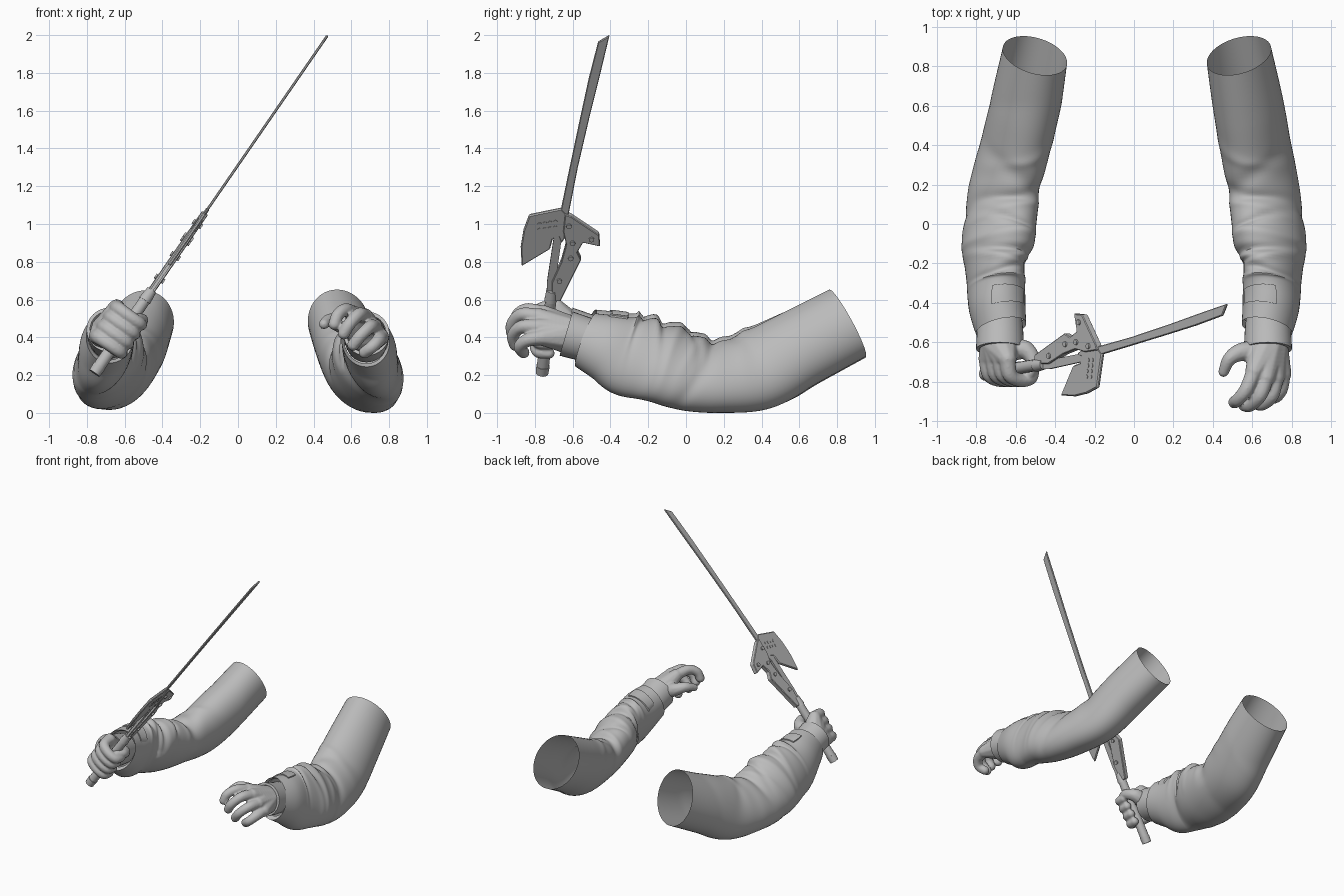
import bpy, bmesh, math
from mathutils import Vector

cube = bpy.data.objects.get("Cube")
if cube:
    bpy.data.objects.remove(cube)

grey = bpy.data.materials.new("plain_grey")
grey.use_nodes = True
grey.diffuse_color = (0.5, 0.5, 0.5, 1)
grey.node_tree.nodes["Principled BSDF"].inputs["Base Color"].default_value = (0.5, 0.5, 0.5, 1)


def finish(name, bm, angle=None, recalc=True):
    """Turn a bmesh into a named object, smooth if an angle is given."""
    if recalc:
        bmesh.ops.recalc_face_normals(bm, faces=bm.faces)
    mesh = bpy.data.meshes.new(name)
    bm.to_mesh(mesh)
    bm.free()
    mesh.materials.append(grey)
    obj = bpy.data.objects.new(name, mesh)
    bpy.context.collection.objects.link(obj)
    if angle:
        bpy.ops.object.select_all(action='DESELECT')
        obj.select_set(True)
        bpy.context.view_layer.objects.active = obj
        bpy.ops.object.shade_smooth_by_angle(angle=math.radians(angle))
    return obj


def spline(keys, t):
    """Catmull-Rom through tuples of any length, t from 0 to 1."""
    f = t * (len(keys) - 1)
    i = min(int(f), len(keys) - 2)
    u = f - i
    a, b, c, d = (keys[max(0, min(len(keys) - 1, j))] for j in (i - 1, i, i + 1, i + 2))
    return [0.5 * (2 * q + (r - p) * u + (2 * p - 5 * q + 4 * r - s) * u * u
                   + (3 * q - p - 3 * r + s) * u ** 3) for p, q, r, s in zip(a, b, c, d)]


def tube_point(keys, t, ang, folds=(), lift=0.0):
    """Point on an oval tube; keys are x, y, z, half width, half height, lean."""
    x, y, z, rx, rz, lean = spline(keys, t)
    e = 0.02
    ahead = Vector(spline(keys, min(1, t + e))[:3])
    back = Vector(spline(keys, max(0, t - e))[:3])
    d = (ahead - back).normalized()
    side = d.cross(Vector((0, 0, 1))).normalized()
    up = side.cross(d)
    k = 1.0
    for t0, slant, width, amp, facing in folds:
        along = (t - t0 - slant * math.sin(ang - facing)) / width
        k += amp * math.exp(-along * along) * max(0, math.cos((ang - facing) / 2)) ** 4
    high = math.sin(ang) * (rz * k + lift)
    return Vector((x, y, z)) + side * (math.cos(ang) * (rx * k + lift) + lean * high) + up * high


def patch(bm, keys, t0, t1, a0, a1, nt, na, folds=(), lift=0.0):
    """Grid of faces over part of a tube; returns the faces."""
    closed = abs(a1 - a0 - math.tau) < 1e-4
    cols = na if closed else na + 1
    grid = [[bm.verts.new(tube_point(keys, t0 + (t1 - t0) * i / nt, a0 + (a1 - a0) * j / na, folds, lift))
             for j in range(cols)] for i in range(nt + 1)]
    return [bm.faces.new((grid[i][j], grid[i][(j + 1) % cols], grid[i + 1][(j + 1) % cols], grid[i + 1][j]))
            for i in range(nt) for j in range(na)]


def inner_rim(bm, centre, scale, shift=0.0):
    """Fold the front open edge of a tube inwards."""
    rim = [e for e in bm.edges if e.is_boundary and e.verts[0].co.y < 0
           and abs(e.verts[0].co.y - centre.y) < abs(e.verts[0].co.y - centre.y - .16)]
    ext = bmesh.ops.extrude_edge_only(bm, edges=rim)["geom"]
    for v in (g for g in ext if isinstance(g, bmesh.types.BMVert)):
        v.co = centre + (v.co - centre) * scale + Vector((0, shift, 0))


def place(bm, sign):
    """Mirror to the right side, where the upper arm swings in and the forearm sits higher."""
    for v in bm.verts:
        if sign < 0:
            inward = max(0, min(1, (v.co.y - .2) / .4))
            v.co.x = -v.co.x + .03 * inward
            v.co.z += .02 - .025 * inward


# Sleeve: shoulder opening, elbow, forearm, cuff
SLEEVE = [(.533, .855, .475, .166, .20, .13), (.58, .60, .342, .176, .205, .18),
          (.62, .38, .228, .173, .212, .25), (.66, .16, .19, .172, .19, .32),
          (.68, 0, .215, .171, .205, .32), (.692, -.12, .255, .17, .21, .30),
          (.705, -.22, .285, .142, .215, .25), (.70, -.32, .305, .142, .212, .20),
          (.694, -.42, .345, .143, .18, .12), (.675, -.53, .385, .13, .15, .10)]
UP = math.pi / 2
FOLDS = [(.22, .05, .02, .03, UP), (.27, -.05, .03, -.05, UP), (.34, .04, .025, -.08, UP),
         (.42, .06, .022, .04, UP + .5), (.46, -.05, .02, -.06, UP), (.53, .03, .025, .08, UP),
         (.60, .02, .022, -.12, UP - .4), (.65, -.03, .02, .08, UP + .3), (.71, .04, .02, -.08, UP),
         (.76, 0, .02, .05, UP), (.62, .04, .02, -.10, 0), (.40, .06, .025, -.04, math.pi)]

GAUNTLET = [(.68, -.46, .375, .11, .11, 0), (.68, -.55, .395, .118, .118, 0), (.68, -.635, .42, .122, .122, 0)]

for side, sign in (("left", 1), ("right", -1)):
    bm = bmesh.new()
    patch(bm, SLEEVE, 0, 1, 0, math.tau, 90, 48, FOLDS)
    inner_rim(bm, Vector(SLEEVE[-1][:3]), .88, .03)
    place(bm, sign)
    finish(side + "_sleeve", bm, 50)

    # Cuff strap: thickened patch lying on the sleeve
    bm = bmesh.new()
    faces = patch(bm, SLEEVE, .85, .925, UP - 1, UP + .3, 6, 12, FOLDS, .008)
    low = bmesh.ops.extrude_face_region(bm, geom=faces)["geom"]
    for v in (g for g in low if isinstance(g, bmesh.types.BMVert)):
        v.co.z -= .02
    place(bm, sign)
    finish(side + "_cuff_strap", bm, 40)

    # Glove cuff: short flared tube with a rolled edge
    bm = bmesh.new()
    patch(bm, GAUNTLET, 0, 1, 0, math.tau, 8, 32)
    inner_rim(bm, Vector(GAUNTLET[-1][:3]), .85)
    place(bm, sign)
    finish(side + "_glove_cuff", bm, 50)


def chain(bm, keys, steps=24):
    """Row of spheres along x, y, z, radius keys, fused later."""
    for i in range(steps + 1):
        x, y, z, r = spline(keys, i / steps)
        ret = bmesh.ops.create_icosphere(bm, subdivisions=2, radius=r)
        bmesh.ops.translate(bm, verts=ret["verts"], vec=(x, y, z))


def hand(name, wrist, fingers, thumb, plump=1.0):
    bm = bmesh.new()
    for f in fingers:
        chain(bm, [(*p, r * plump) for p, r in zip(f, (.042, .037, .034, .033, .029))])
        chain(bm, [(*wrist, .105), (*f[0], .046)], 10)
    chain(bm, [(*p, r) for p, r in zip(thumb, (.06, .048, .036, .028))])
    obj = finish(name, bm, None, False)
    fuse = obj.modifiers.new("fuse", 'REMESH')
    fuse.mode = 'VOXEL'
    fuse.voxel_size = .007
    fuse.use_smooth_shade = True
    soft = obj.modifiers.new("soften", 'SMOOTH')
    soft.iterations = 4


# Open left hand
hand("left_hand", (.68, -.61, .41),
     [[(.61, -.75, .525), (.57, -.84, .545), (.53, -.89, .52), (.51, -.905, .47)],
      [(.67, -.78, .51), (.64, -.87, .52), (.59, -.92, .47), (.56, -.92, .42)],
      [(.72, -.78, .455), (.70, -.87, .455), (.65, -.915, .41), (.61, -.905, .36)],
      [(.755, -.76, .40), (.745, -.84, .385), (.71, -.88, .35), (.67, -.86, .32)]],
     [(.62, -.65, .44), (.545, -.65, .47), (.485, -.685, .49), (.455, -.75, .47)])

# Sword frame: the flat of the weapon holds y and the direction ALONG
SLOPE = .69
ALONG = Vector((SLOPE, 0, 1)).normalized()
FLAT = Vector((ALONG.z, 0, -ALONG.x))


def on_sword(y, z, off=0.0):
    return Vector((-.76 + (z - .21) * SLOPE, y, z)) + FLAT * off


# Right fist: each finger wraps round the grip
wraps = []
for z in (.50, .45, .40, .35):
    c = on_sword(-.735, z)
    wraps.append([c + FLAT * n + Vector((0, y, 0)) for n, y in
                  ((-.10, .05), (-.085, -.03), (-.02, -.058), (.045, -.045), (.06, .01))])
hand("right_hand", (-.68, -.61, .425), wraps,
     [(-.62, -.64, .45), (-.55, -.64, .47), (-.51, -.70, .49), (-.53, -.76, .50)], 1.06)


def plate(name, outline, thick, bevel=0.0):
    """Flat plate from a y, z outline in the sword plane."""
    bm = bmesh.new()
    face = bm.faces.new([bm.verts.new(on_sword(y, z, -thick / 2)) for y, z in outline])
    ext = bmesh.ops.extrude_face_region(bm, geom=[face])["geom"]
    bmesh.ops.translate(bm, verts=[g for g in ext if isinstance(g, bmesh.types.BMVert)], vec=FLAT * thick)
    obj = finish(name, bm)
    if bevel:
        mod = obj.modifiers.new("edge", 'BEVEL')
        mod.width = bevel
        mod.limit_method = 'ANGLE'


def rod(name, a, b, r1, r2, sides):
    bm = bmesh.new()
    d = b - a
    bmesh.ops.create_cone(bm, cap_ends=True, segments=sides, radius1=r1, radius2=r2, depth=d.length)
    bmesh.ops.transform(bm, matrix=d.to_track_quat('Z', 'Y').to_matrix().to_4x4(), verts=bm.verts)
    bmesh.ops.translate(bm, verts=bm.verts, vec=(a + b) / 2)
    finish(name, bm, 40)


plate("blade", [(-.405, 2.0), (-.465, 1.965), (-.515, 1.77), (-.565, 1.54), (-.62, 1.28), (-.668, 1.05),
                (-.70, .92), (-.66, .92), (-.622, 1.05), (-.573, 1.30), (-.508, 1.58), (-.453, 1.80)], .014, .004)
plate("axe_head", [(-.83, 1.05), (-.66, 1.085), (-.635, 1.06), (-.64, .93), (-.66, .90), (-.675, .935),
                   (-.705, .925), (-.72, .87), (-.87, .78), (-.875, .88), (-.86, .97)], .02, .006)
plate("hinge_frame", [(-.71, .60), (-.71, .70), (-.66, .81), (-.635, .90), (-.65, .97), (-.64, 1.06),
                      (-.61, 1.05), (-.46, .95), (-.455, .89), (-.545, .91), (-.575, .86),
                      (-.555, .82), (-.625, .68), (-.665, .60)], .038, .004)
plate("thin_strut", [(-.74, .60), (-.735, .70), (-.70, .93), (-.655, .95), (-.69, .70), (-.69, .60)], .016)

# Rivets and perforations
for i, (y, z) in enumerate([(-.62, 1.0), (-.50, .93), (-.61, .83), (-.67, .71), (-.60, .91)]):
    rod(f"rivet_{i}", on_sword(y, z, -.028), on_sword(y, z, .028), .014, .014, 12)
for i in range(8):
    y, z = -.775 + .028 * (i % 4), .975 + .03 * (i // 4) + .004 * (i % 4)
    rod(f"axe_stud_{i}", on_sword(y, z, -.013), on_sword(y, z, .013), .011, .011, 10)

# Grip and collar
rod("grip", on_sword(-.76, .225), on_sword(-.715, .60), .033, .030, 16)
rod("pommel", on_sword(-.762, .21), on_sword(-.757, .25), .033, .036, 16)
rod("collar", on_sword(-.717, .595), on_sword(-.712, .65), .034, .027, 16)
